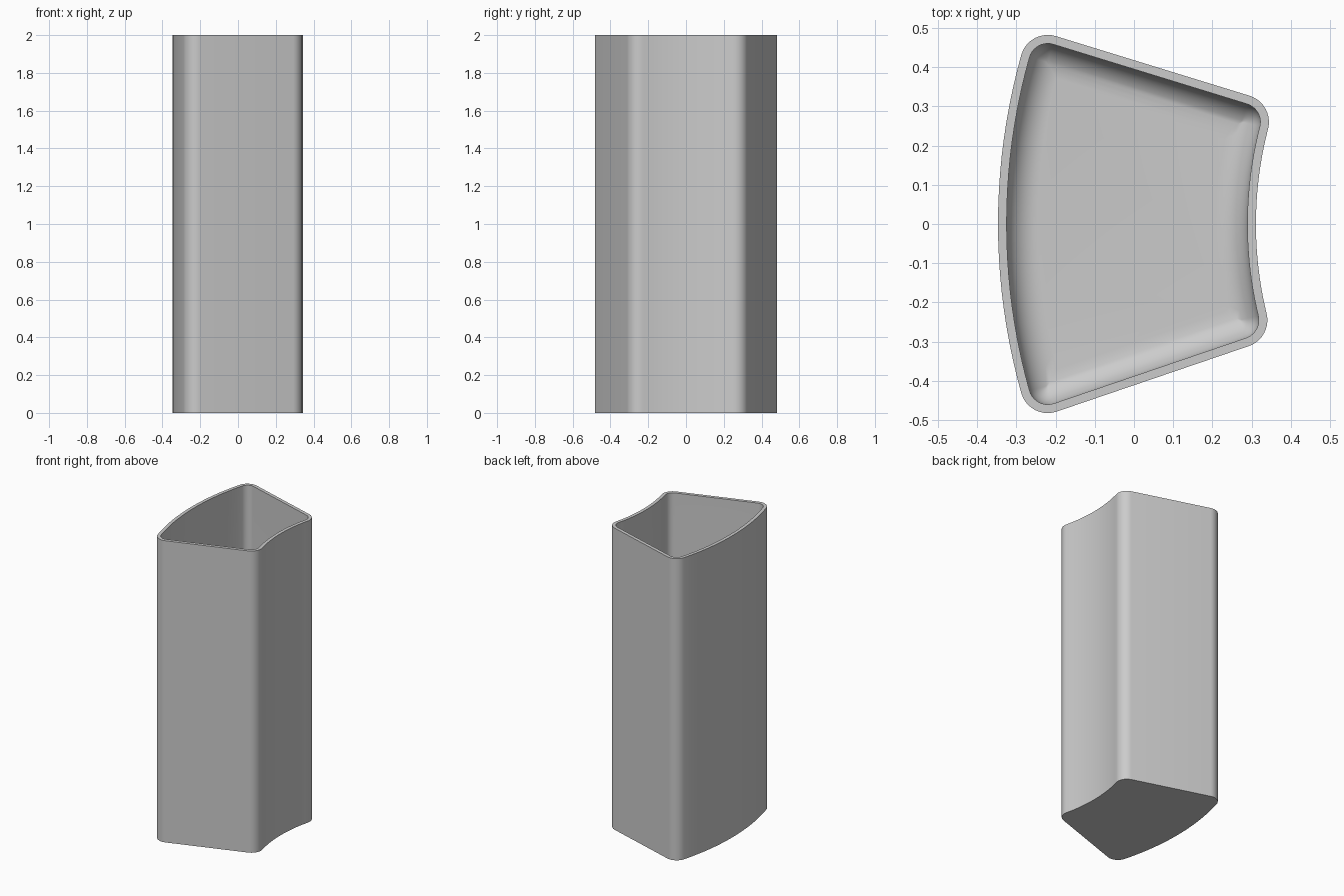
import bpy
import bmesh
import math
from mathutils import Vector

cube = bpy.data.objects.get("Cube")
if cube:
    bpy.data.objects.remove(cube, do_unlink=True)

HEIGHT = 2.0
WALL = 0.022
CORNER_R = 0.07
FILLET = 0.08
CORNER_STEPS = 10
SIDE_STEPS = 20

# Centres of the rounded corners, clockwise from above
back_right = Vector((-0.22, 0.412))
back_left = Vector((0.274, 0.26))
front_left = Vector((0.27, -0.245))
front_right = Vector((-0.22, -0.412))
# Centres of the bulging side and the hollow side
bulge_centre = Vector((1.25, 0))
hollow_centre = Vector((1.28, 0))


def straight_normal(a, b):
    d = (b - a).normalized()
    return Vector((-d.y, d.x))


back_n = straight_normal(back_right, back_left)
front_n = straight_normal(front_left, front_right)
# Each corner: centre, wall normals on either side, centre of the arc that follows
CORNERS = [
    (back_right, (back_right - bulge_centre).normalized(), back_n, None),
    (back_left, back_n, (hollow_centre - back_left).normalized(), hollow_centre),
    (front_left, (hollow_centre - front_left).normalized(), front_n, None),
    (front_right, front_n, (front_right - bulge_centre).normalized(), bulge_centre),
]


def corner_points(centre, n1, n2, inset):
    """Rounded corner, becoming a mitre once the inset exceeds its radius."""
    r = CORNER_R - inset
    if r <= 0:
        mitre = (n1 + n2) / (1 + n1.dot(n2))
        return [centre + mitre * r] * (CORNER_STEPS + 1)
    a = math.atan2(n1.y, n1.x)
    turn = -math.acos(max(-1, min(1, n1.dot(n2))))
    angles = [a + turn * i / CORNER_STEPS for i in range(CORNER_STEPS + 1)]
    return [centre + r * Vector((math.cos(t), math.sin(t))) for t in angles]


def arc_between(a, b, centre):
    """Points strictly between a and b, swept around the centre on its -x side."""
    va, vb = centre - a, centre - b
    ta, tb = math.atan2(va.y, va.x), math.atan2(vb.y, vb.x)
    points = []
    for i in range(1, SIDE_STEPS):
        k = i / SIDE_STEPS
        t = ta + (tb - ta) * k
        r = va.length + (vb.length - va.length) * k
        points.append(centre - r * Vector((math.cos(t), math.sin(t))))
    return points


def outline(inset):
    rounded = [corner_points(c, n1, n2, inset) for c, n1, n2, _ in CORNERS]
    points = []
    for i, corner in enumerate(rounded):
        points += corner
        arc_centre = CORNERS[i][3]
        if arc_centre:
            points += arc_between(corner[-1], rounded[(i + 1) % 4][0], arc_centre)
    return points


# Wall section: outer foot, outer rim, inner rim, then the fillet to the floor
section = [(0, 0), (0, HEIGHT), (WALL, HEIGHT)]
for i in range(11):
    t = math.pi / 2 * i / 10
    section.append((WALL + FILLET * (1 - math.cos(t)),
                    WALL + FILLET * (1 - math.sin(t))))

bm = bmesh.new()
rings = [[bm.verts.new((p.x, p.y, z)) for p in outline(d)] for d, z in section]
for lower, upper in zip(rings, rings[1:]):
    n = len(lower)
    for i in range(n):
        j = (i + 1) % n
        bm.faces.new((lower[i], lower[j], upper[j], upper[i]))
bm.faces.new(rings[0])
bm.faces.new(rings[-1])
bmesh.ops.remove_doubles(bm, verts=bm.verts, dist=0.00002)
bmesh.ops.recalc_face_normals(bm, faces=bm.faces)

mesh = bpy.data.meshes.new("curved_container")
bm.to_mesh(mesh)
bm.free()
container = bpy.data.objects.new("curved_container", mesh)
bpy.context.collection.objects.link(container)

# Plain grey material
grey = bpy.data.materials.new("light_grey")
grey.use_nodes = True
colour = (0.6, 0.6, 0.6, 1)
grey.diffuse_color = colour
grey.node_tree.nodes["Principled BSDF"].inputs["Base Color"].default_value = colour
mesh.materials.append(grey)

# Smooth walls with crisp rim and foot
bpy.ops.object.select_all(action="DESELECT")
container.select_set(True)
bpy.context.view_layer.objects.active = container
bpy.ops.object.shade_smooth_by_angle(angle=math.radians(30))
